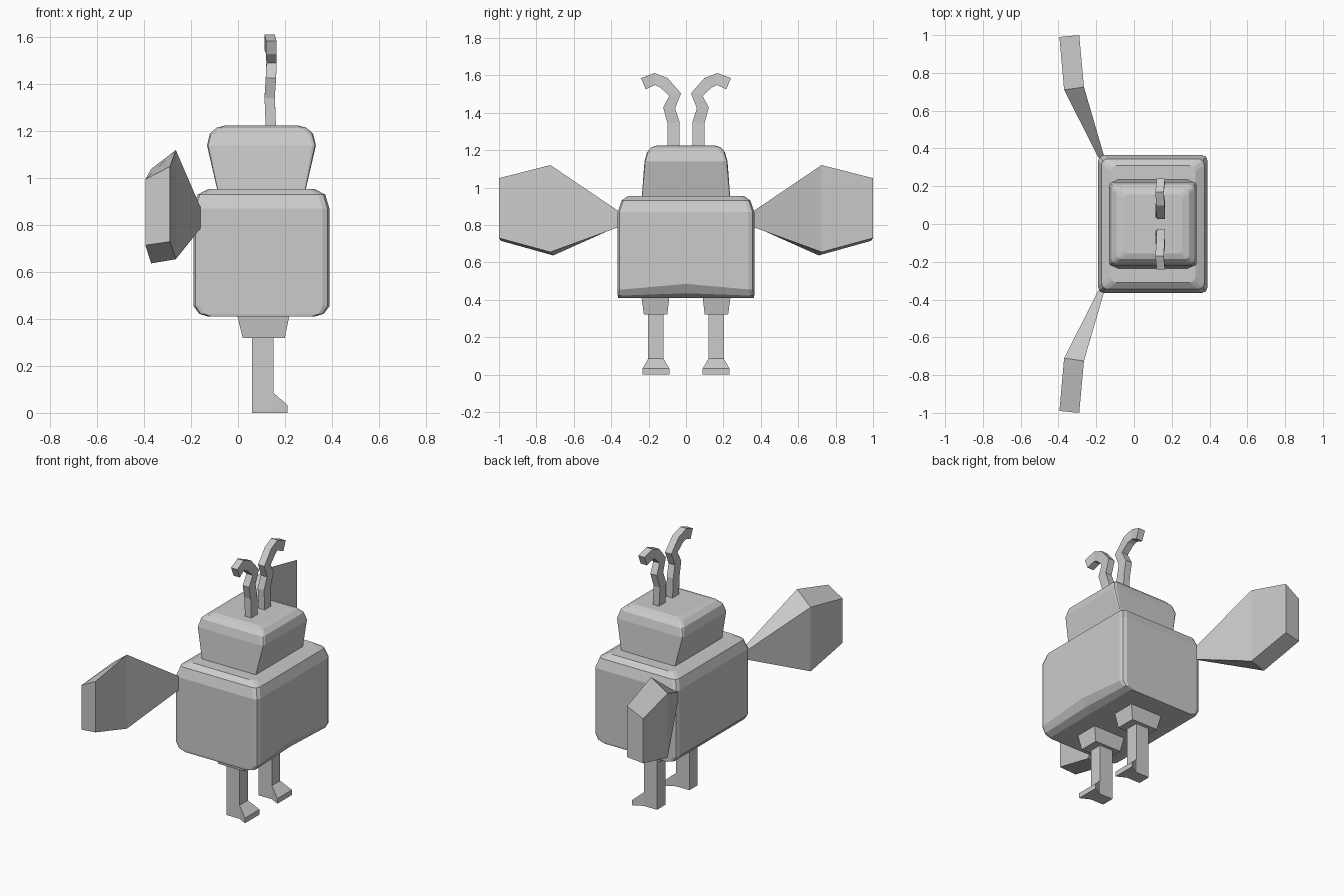
import bpy, bmesh
from mathutils import Vector

if "Cube" in bpy.data.objects:
    bpy.data.objects.remove(bpy.data.objects["Cube"])


def loft(name, rings, mirror=False):
    """Skin a list of equal-length vertex rings and cap both ends."""
    bm = bmesh.new()
    vs = [[bm.verts.new(p) for p in r] for r in rings]
    n = len(rings[0])
    for a, b in zip(vs, vs[1:]):
        for i in range(n):
            j = (i + 1) % n
            bm.faces.new((a[i], a[j], b[j], b[i]))
    bm.faces.new(vs[0][::-1])
    bm.faces.new(vs[-1])
    bmesh.ops.recalc_face_normals(bm, faces=bm.faces)
    me = bpy.data.meshes.new(name)
    bm.to_mesh(me)
    bm.free()
    ob = bpy.data.objects.new(name, me)
    bpy.context.collection.objects.link(ob)
    if mirror:
        m = ob.modifiers.new("Mirror", 'MIRROR')
        m.use_axis = (False, True, False)
        m.use_mirror_merge = False
    return ob


def rect(z, x0, x1, y0, y1):
    return [(x0, y0, z), (x1, y0, z), (x1, y1, z), (x0, y1, z)]


def rounded(z, cx, hx, hy, c, mid_z=None):
    """Rectangle with two-segment rounded corners and a mid point on +x."""
    k = c * 0.3
    q = [(hx, hy - c), (hx - k, hy - k), (hx - c, hy)]
    pts = [(hx, 0, mid_z or z)]
    pts += [(x, y, z) for x, y in q]
    pts += [(-x, y, z) for x, y in q[::-1]]
    pts += [(-x, -y, z) for x, y in q]
    pts += [(x, -y, z) for x, y in q[::-1]]
    return [(cx + x, y, w) for x, y, w in pts]


# Body: rounded block with a small peak in the lower +x edge
loft("body", [
    rounded(0.41, 0.10, 0.225, 0.363, 0.015),
    rounded(0.422, 0.10, 0.265, 0.365, 0.02, 0.435),
    rounded(0.455, 0.10, 0.29, 0.365, 0.03, 0.485),
    rounded(0.87, 0.10, 0.29, 0.365, 0.03),
    rounded(0.93, 0.10, 0.272, 0.345, 0.03),
    rounded(0.955, 0.10, 0.225, 0.31, 0.03)])

# Head: flares upward along x, rounded on top
loft("head", [
    rounded(0.94, 0.10, 0.186, 0.237, 0.006),
    rounded(1.14, 0.10, 0.232, 0.222, 0.015),
    rounded(1.19, 0.10, 0.22, 0.208, 0.02),
    rounded(1.215, 0.10, 0.192, 0.185, 0.02),
    rounded(1.225, 0.10, 0.155, 0.155, 0.02)])

# Antennae: square tube along a bent path in the y-z plane (x, y, z)
path = [Vector(p) for p in (
    (0.14, 0.067, 1.215), (0.135, 0.066, 1.345), (0.14, 0.09, 1.425),
    (0.143, 0.058, 1.497), (0.14, 0.118, 1.56), (0.135, 0.167, 1.58),
    (0.142, 0.228, 1.555))]
rings = []
for i, p in enumerate(path):
    d = (path[min(i + 1, len(path) - 1)] - path[max(i - 1, 0)])
    d.x = 0
    side = Vector((0, d.z, -d.y)).normalized() * 0.032
    w = Vector((0.022, 0, 0))
    rings.append([p - w - side, p + w - side, p + w + side, p - w + side])
loft("antenna", rings, True)

# Wings: (front x, y, low z, high z) then the same for the back edge
sections = [((-0.157, 0.355, 0.79, 0.87), (-0.185, 0.345, 0.80, 0.86)),
            ((-0.265, 0.725, 0.655, 1.12), (-0.37, 0.71, 0.637, 1.04)),
            ((-0.29, 1.0, 0.73, 1.05), (-0.395, 0.99, 0.715, 0.995))]
loft("wing", [[(f[0], f[1], f[2]), (f[0], f[1], f[3]),
               (b[0], b[1], b[3]), (b[0], b[1], b[2])]
              for f, b in sections], True)

# Hips
loft("hip", [rect(0.32, 0.02, 0.20, 0.10, 0.225),
             rect(0.43, -0.007, 0.222, 0.087, 0.24)], True)

# Legs
loft("leg", [rect(0.08, 0.06, 0.152, 0.12, 0.202),
             rect(0.33, 0.06, 0.152, 0.12, 0.202)], True)

# Feet: narrow heel, wide low toe
loft("foot", [[(x, 0.161 - h, 0), (x, 0.161 + h, 0),
               (x, 0.161 + h, z), (x, 0.161 - h, z)]
              for x, h, z in ((0.06, 0.041, 0.085), (0.152, 0.041, 0.085),
                              (0.212, 0.072, 0.032))], True)
